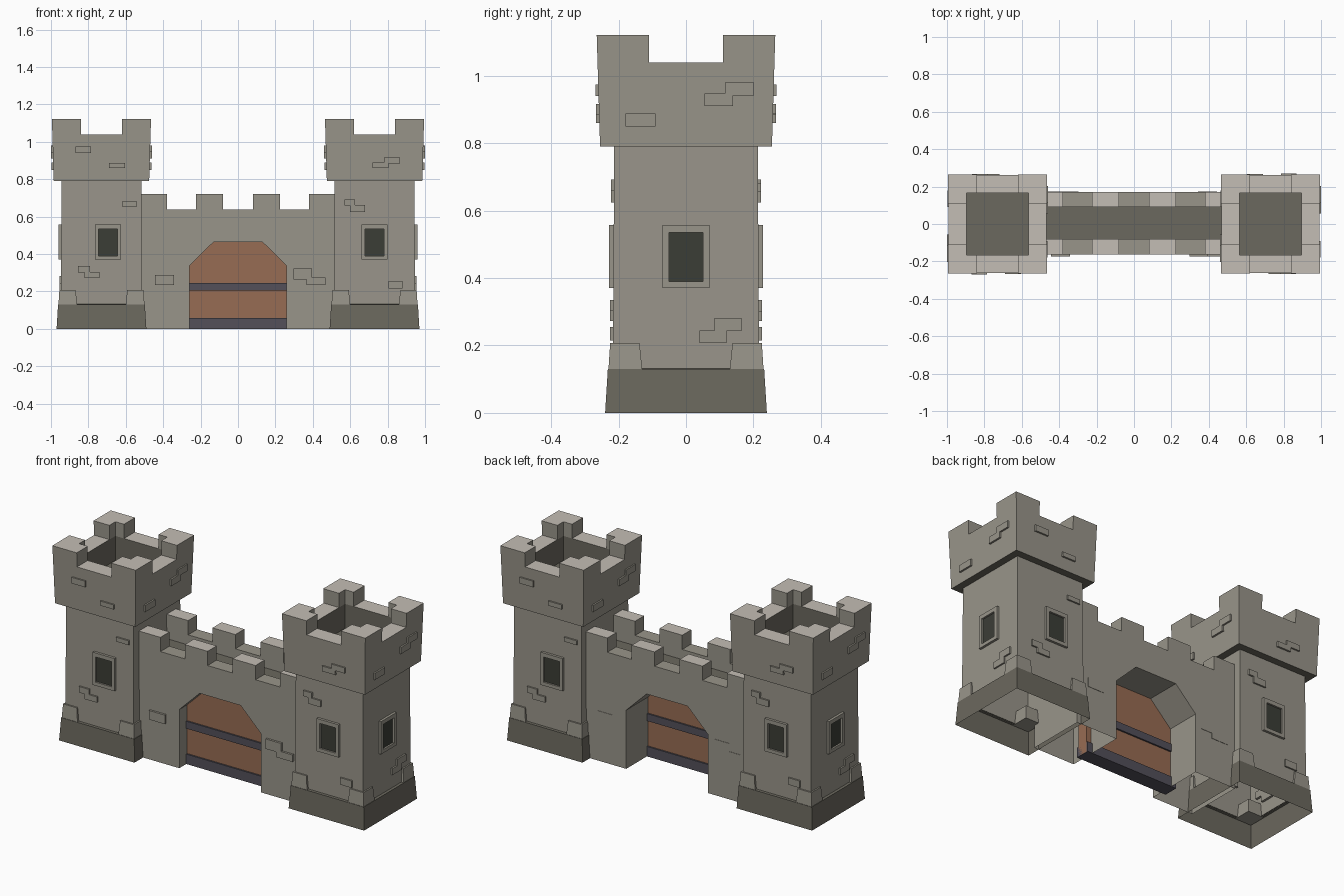
import bpy, bmesh

if "Cube" in bpy.data.objects:
    bpy.data.objects.remove(bpy.data.objects["Cube"])

def mat(name, hexcol):
    m = bpy.data.materials.new(name)
    c = [int(hexcol[i:i + 2], 16) / 255 for i in (0, 2, 4)]
    m.diffuse_color = [((v + 0.055) / 1.055) ** 2.4 if v > 0.04 else v / 12.9 for v in c] + [1]
    m.use_nodes = True
    m.node_tree.nodes["Principled BSDF"].inputs["Base Color"].default_value = m.diffuse_color
    return m

STONE, LIGHT, DARK = mat("stone", "99958a"), mat("light_stone", "c4beb5"), mat("dark_stone", "6b685e")
WOOD, IRON, GLASS = mat("wood", "976c53"), mat("iron", "53505a"), mat("window_dark", "3b3d36")

def finish(name, bm, mats, rule=None, open_bottom=False):
    bmesh.ops.recalc_face_normals(bm, faces=bm.faces)
    if open_bottom:
        low = [f for f in bm.faces if f.normal.z < -0.9 and f.calc_center_median().z < 0.001]
        bmesh.ops.delete(bm, geom=low, context='FACES_ONLY')
    if rule:
        for f in bm.faces:
            f.material_index = rule(f.normal, f.calc_center_median())
    me = bpy.data.meshes.new(name)
    bm.to_mesh(me)
    bm.free()
    for m in mats:
        me.materials.append(m)
    ob = bpy.data.objects.new(name, me)
    bpy.context.collection.objects.link(ob)
    return ob

def loft(bm, loops, cap=False):
    rows = [[bm.verts.new(p) for p in lp] for lp in loops]
    for a, b in zip(rows, rows[1:]):
        for i in range(len(a)):
            j = (i + 1) % len(a)
            bm.faces.new((a[i], a[j], b[j], b[i]))
    if cap:
        bm.faces.new(rows[-1])
    return rows

def prism(bm, loop_a, loop_b):
    rows = loft(bm, [loop_a, loop_b], True)
    bm.faces.new(rows[0][::-1])

def box(bm, x0, x1, y0, y1, z0, z1):
    loop = lambda z: [(x0, y0, z), (x1, y0, z), (x1, y1, z), (x0, y1, z)]
    prism(bm, loop(z0), loop(z1))

def spun(bm, x0, x1, y0, y1, z0, z1):
    # box plus its copy turned half a circle about z
    box(bm, x0, x1, y0, y1, z0, z1)
    box(bm, -x1, -x0, -y1, -y0, z0, z1)

def square(cx, h, z):
    return [(cx + a * h, b * h, z) for a, b in ((-1, -1), (1, -1), (1, 1), (-1, 1))]

CX = 0.73
for side, cx in (("left", -CX), ("right", CX)):
    # splayed base, open underneath
    bm = bmesh.new()
    loft(bm, [square(cx, 0.24, 0), square(cx, 0.232, 0.13), square(cx, 0.213, 0.132)])
    finish(side + "_tower_base", bm, [DARK])
    # shaft
    bm = bmesh.new()
    loft(bm, [square(cx, 0.217, 0.13), square(cx, 0.213, 0.79)])
    finish(side + "_tower_shaft", bm, [STONE])
    # corner stones standing on the base
    bm = bmesh.new()
    for a in (-1, 1):
        for b in (-1, 1):
            ring = lambda lo, hi, z: [(cx + a * u, b * v, z) for u, v in
                                      ((lo, lo), (hi, lo), (hi, hi), (lo, hi))]
            prism(bm, ring(0.13, 0.23, 0.13), ring(0.138, 0.225, 0.208))
    finish(side + "_corner_stones", bm, [STONE])
    # overhanging head with sunken platform
    bm = bmesh.new()
    loft(bm, [square(cx, 0.213, 0.79), square(cx, 0.255, 0.79), square(cx, 0.2625, 1.04),
              square(cx, 0.165, 1.04), square(cx, 0.165, 0.9)], True)

    def head_rule(n, c):
        if n.z > 0.9 and c.z > 1:
            return 1
        inside = max(abs(c.x - cx), abs(c.y)) < 0.17
        return 2 if inside or n.z < -0.9 else 0
    finish(side + "_tower_head", bm, [STONE, LIGHT, DARK], head_rule)
    # L-shaped corner merlons
    bm = bmesh.new()
    for a in (-1, 1):
        for b in (-1, 1):
            ell = lambda o, z: [(cx + a * u, b * v, z) for u, v in
                                ((o, o), (0.11, o), (0.11, 0.165), (0.165, 0.165), (0.165, 0.11), (o, 0.11))]
            prism(bm, ell(0.2625, 1.04), ell(0.265, 1.122))
    finish(side + "_tower_merlons", bm, [STONE, LIGHT], lambda n, c: int(n.z > 0.9))

# gate wall with angular arch, open underneath
Y0, Y1, E, WALK = -0.162, 0.172, 0.517, 0.58
at = lambda pts, y: [(x, y, z) for x, z in pts]
arch = [(-0.26, 0), (-0.26, 0.337), (-0.13, 0.465), (0.13, 0.465), (0.26, 0.337), (0.26, 0)]
profile = arch + [(E, 0), (E, WALK), (-E, WALK), (-E, 0)]
bm = bmesh.new()
prism(bm, at(profile, Y0), at(profile, Y1))
finish("gate_wall", bm, [STONE, DARK], lambda n, c: int(n.z > 0.9), True)

# crenellated parapets, front and back
cren = [(-E, WALK), (-E, 0.72)]
for g0, g1 in ((-0.38, -0.225), (-0.08, 0.08), (0.225, 0.38)):
    cren += [(g0, 0.72), (g0, 0.638), (g1, 0.638), (g1, 0.72)]
cren += [(E, 0.72), (E, WALK)]
for name, a, b in (("front_parapet", Y0, -0.08), ("back_parapet", 0.09, Y1)):
    bm = bmesh.new()
    prism(bm, at(cren, a), at(cren, b))
    finish(name, bm, [STONE, LIGHT], lambda n, c: int(n.z > 0.9 and c.z > 0.7))

# door and iron bands
bm = bmesh.new()
box(bm, -0.29, 0.29, -0.09, -0.025, 0.002, 0.49)
finish("gate_door", bm, [WOOD])
bm = bmesh.new()
for z0, z1 in ((0.0, 0.057), (0.204, 0.246)):
    box(bm, -0.29, 0.29, -0.099, -0.016, z0, z1)
finish("door_bands", bm, [IRON])

# windows: frame and dark pane on front, outer side and back of each tower
frames, panes = bmesh.new(), bmesh.new()
bars = ((-0.07, -0.05, 0.37, 0.558), (0.05, 0.07, 0.37, 0.558),
        (-0.05, 0.05, 0.37, 0.39), (-0.05, 0.05, 0.535, 0.558))
for wx in (-0.695, 0.73):
    for u0, u1, z0, z1 in bars:
        spun(frames, wx + u0, wx + u1, -0.229, -0.205, z0, z1)
    spun(panes, wx - 0.05, wx + 0.05, -0.219, -0.211, 0.39, 0.535)
for u0, u1, z0, z1 in bars:
    spun(frames, CX + 0.205, CX + 0.229, u0, u1, z0, z1)
spun(panes, CX + 0.211, CX + 0.219, -0.05, 0.05, 0.39, 0.535)
finish("window_frames", frames, [STONE])
finish("window_panes", panes, [GLASS])

# raised bricks: span along the face, height range, distance of the face
front_bricks = [
    (-0.87, -0.785, 0.94, 0.975, 0.26), (-0.69, -0.605, 0.86, 0.886, 0.258),
    (0.72, 0.805, 0.86, 0.89, 0.258), (0.78, 0.865, 0.885, 0.917, 0.258),
    (-0.62, -0.54, 0.655, 0.68, 0.214), (-0.855, -0.79, 0.3, 0.335, 0.216),
    (-0.82, -0.74, 0.272, 0.305, 0.216), (0.57, 0.625, 0.66, 0.692, 0.214),
    (0.6, 0.68, 0.625, 0.662, 0.214), (0.805, 0.88, 0.215, 0.255, 0.216),
    (-0.445, -0.343, 0.235, 0.287, 0.165), (0.297, 0.395, 0.265, 0.322, 0.165),
    (0.365, 0.468, 0.235, 0.275, 0.165)]
side_bricks = [
    (-0.18, -0.09, 0.85, 0.888, 0.258), (0.055, 0.14, 0.91, 0.948, 0.26),
    (0.115, 0.202, 0.942, 0.98, 0.26), (0.04, 0.12, 0.208, 0.245, 0.216),
    (0.085, 0.165, 0.243, 0.282, 0.216)]
bm = bmesh.new()
for u0, u1, z0, z1, d in front_bricks:
    spun(bm, u0, u1, -d - 0.009, -d + 0.012, z0, z1)
for u0, u1, z0, z1, d in side_bricks:
    spun(bm, CX + d - 0.012, CX + d + 0.009, u0, u1, z0, z1)
    if z0 > 0.8:  # heads also carry bricks facing the gate
        spun(bm, CX - d - 0.009, CX - d + 0.012, -u1, -u0, z0, z1)
finish("raised_bricks", bm, [STONE])
